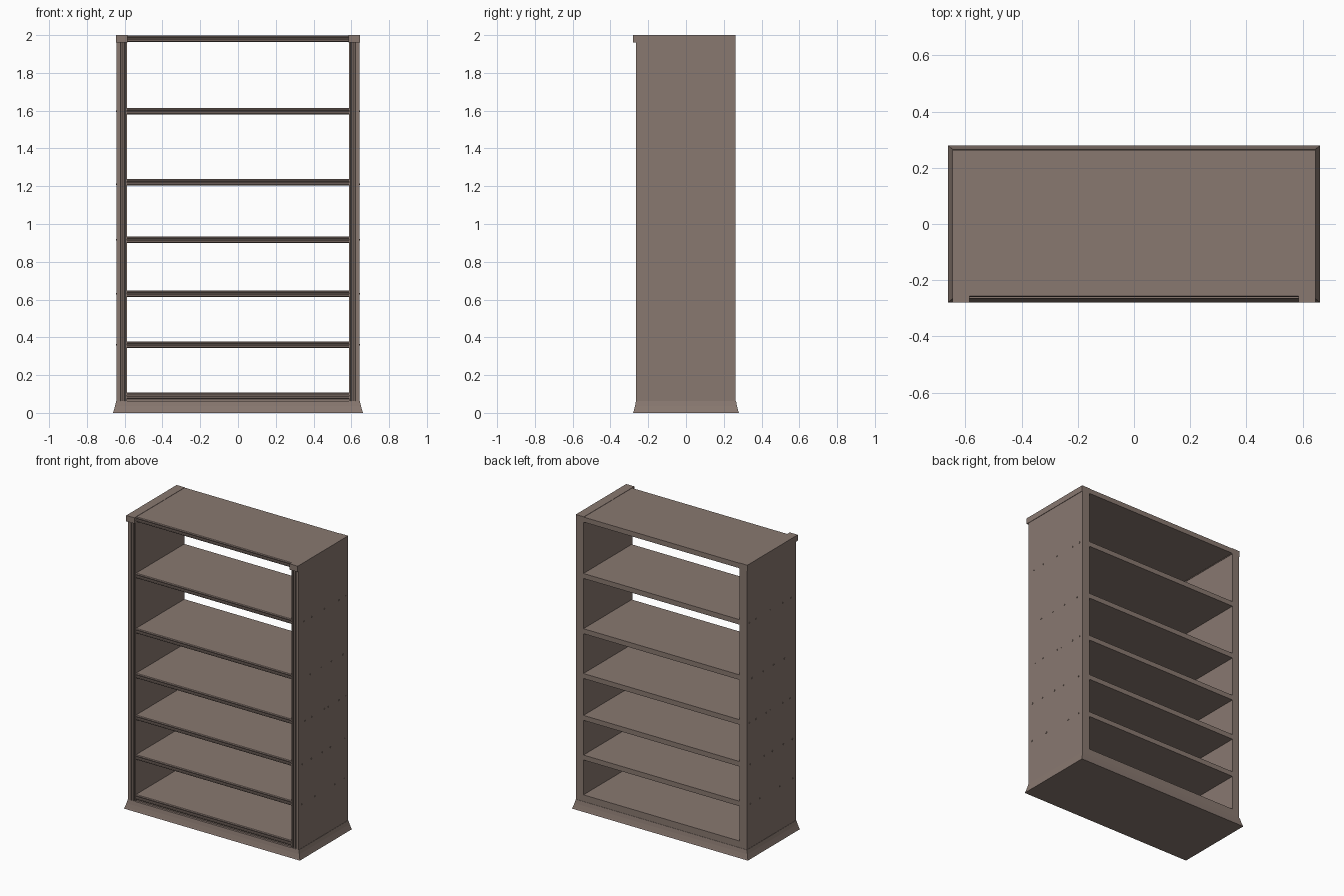
import bpy, bmesh
from mathutils import Vector

if "Cube" in bpy.data.objects:
    bpy.data.objects.remove(bpy.data.objects["Cube"])

wood = bpy.data.materials.new("brown_wood")
wood.diffuse_color = (0.25, 0.19, 0.163, 1)
wood.use_nodes = True
wood.node_tree.nodes["Principled BSDF"].inputs["Base Color"].default_value = wood.diffuse_color


def finish(name, bm):
    bmesh.ops.recalc_face_normals(bm, faces=bm.faces)
    mesh = bpy.data.meshes.new(name)
    bm.to_mesh(mesh)
    bm.free()
    mesh.materials.append(wood)
    obj = bpy.data.objects.new(name, mesh)
    bpy.context.collection.objects.link(obj)
    return obj


def extrude(name, points, direction):
    """Closed outline swept straight along a direction."""
    bm = bmesh.new()
    face = bm.faces.new([bm.verts.new(p) for p in points])
    res = bmesh.ops.extrude_face_region(bm, geom=[face])
    verts = [v for v in res["geom"] if isinstance(v, bmesh.types.BMVert)]
    bmesh.ops.translate(bm, verts=verts, vec=Vector(direction))
    return finish(name, bm)


def box(name, x0, x1, y0, y1, z0, z1):
    pts = [(x0, y0, z0), (x1, y0, z0), (x1, y1, z0), (x0, y1, z0)]
    return extrude(name, pts, (0, 0, z1 - z0))


FRONT, BACK = -0.265, 0.263
INNER, OUTER = 0.588, 0.643

# Flared plinth
bm = bmesh.new()
rings = []
for hx, hy, z in ((0.662, 0.28, 0), (0.658, 0.276, 0.012), (0.651, 0.270, 0.036), (0.645, 0.265, 0.062)):
    rings.append([bm.verts.new((sx * hx, sy * hy, z)) for sx, sy in ((-1, -1), (1, -1), (1, 1), (-1, 1))])
for lo, hi in zip(rings, rings[1:]):
    for i in range(4):
        j = (i + 1) % 4
        bm.faces.new((lo[i], lo[j], hi[j], hi[i]))
bm.faces.new(rings[0])
bm.faces.new(rings[-1])
finish("plinth", bm)
box("plinth_riser", -INNER, INNER, -0.25, BACK, 0.06, 0.078)

# Shelves with a grooved front edge; the last is the top board
heights = (0.09, 0.361, 0.631, 0.916, 1.221, 1.597, 1.981)
for i, z in enumerate(heights):
    outline = [(BACK, 0.017), (-0.256, 0.017), (-0.260, 0.012), (-0.260, 0.006),
               (-0.252, 0.004), (-0.252, -0.001), (-0.260, -0.003),
               (-0.260, -0.011), (-0.254, -0.017), (BACK, -0.017)]
    name = "top_board" if i == len(heights) - 1 else f"shelf_{i + 1}"
    extrude(name, [(-INNER - 0.004, y, z + dz) for y, dz in outline], (2 * INNER + 0.008, 0, 0))

# Peg positions along the sides, per shelf height
pegs = {0.361: (-0.23, -0.09, 0.124, 0.224),
        0.631: (-0.225, -0.13, -0.01, 0.076, 0.224),
        0.916: (-0.2, -0.125, 0.013, 0.055, 0.166, 0.235),
        1.211: (-0.14, -0.024, 0.087, 0.21),
        1.597: (-0.21, -0.125, 0.013, 0.166, 0.235)}

for s, side in ((-1, "left"), (1, "right")):
    # Side panel with two upright grooves in its front edge
    plan = [(INNER, BACK), (INNER, FRONT), (0.595, FRONT), (0.597, FRONT + 0.008),
            (0.601, FRONT + 0.008), (0.603, FRONT), (0.613, FRONT),
            (0.615, FRONT + 0.008), (0.619, FRONT + 0.008), (0.621, FRONT),
            (OUTER, FRONT), (OUTER, BACK)]
    extrude(f"{side}_side_panel", [(s * x, y, 0.06) for x, y in plan], (0, 0, 1.905))
    # Cap block jutting forward above the panel
    box(f"{side}_cap", s * 0.585, s * 0.646, -0.28, BACK, 1.96, 2.0)
    # Small peg heads
    bm = bmesh.new()
    for z, ys in pegs.items():
        for y in ys:
            part = bmesh.ops.create_cube(bm, size=0.008)
            bmesh.ops.translate(bm, verts=part["verts"], vec=(s * 0.642, y, z))
    finish(f"{side}_pegs", bm)
